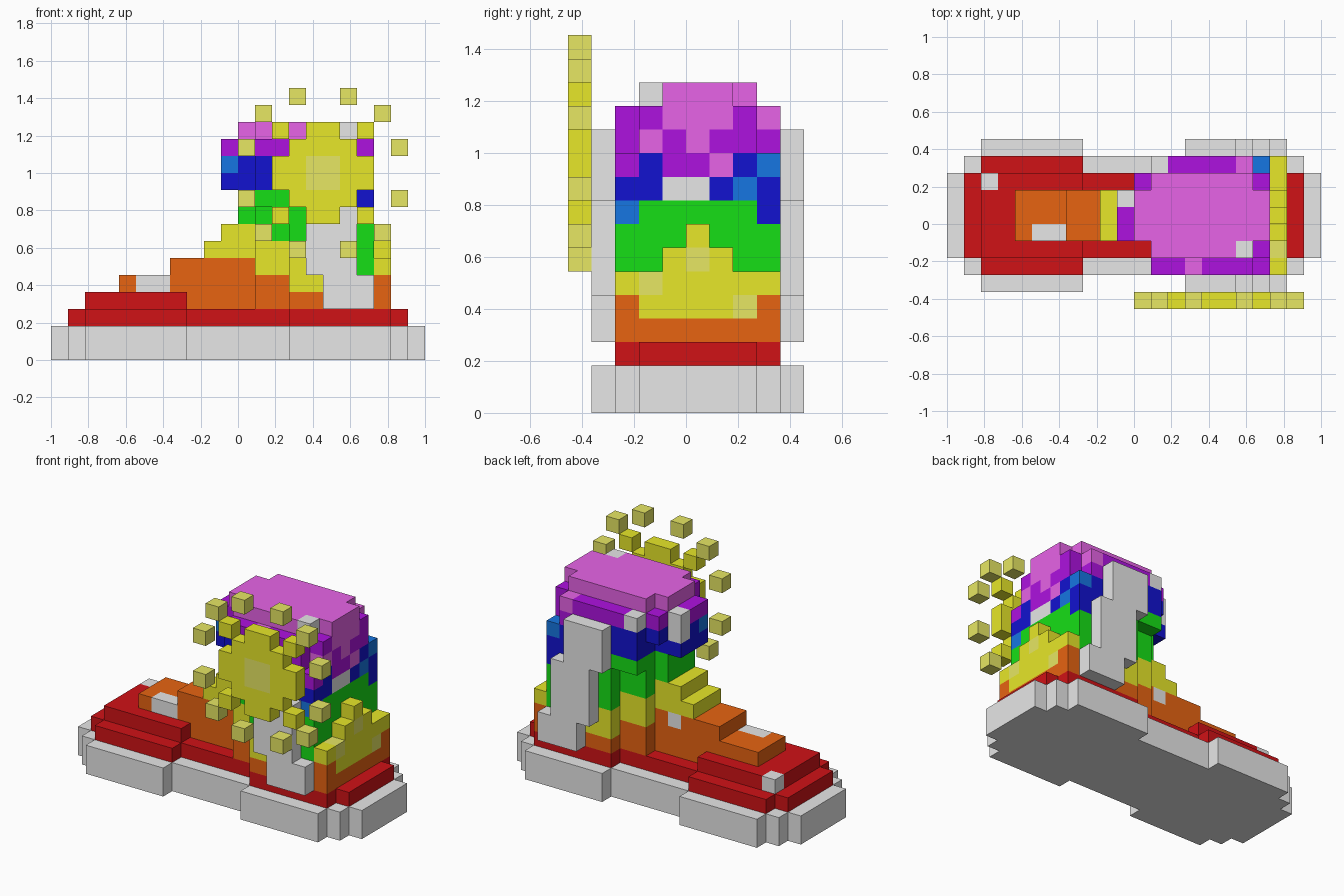
import bpy, bmesh
from mathutils import Vector

cube = bpy.data.objects.get("Cube")
if cube:
    bpy.data.objects.remove(cube, do_unlink=True)

UNIT = 2 / 22                      # edge of one block
ORIGIN = Vector((-1, -5 * UNIT, 0))

COLOURS = {
    "white": (0.8, 0.8, 0.8), "red": (0.63, 0.006, 0.008),
    "orange": (0.82, 0.13, 0.006), "yellow": (0.82, 0.82, 0.023),
    "pale yellow": (0.82, 0.82, 0.13), "green": (0.008, 0.74, 0.008),
    "blue": (0.006, 0.006, 0.63), "light blue": (0.008, 0.18, 0.76),
    "purple": (0.42, 0.006, 0.74), "pink": (0.82, 0.13, 0.82),
}
MATS = {}
for name, rgb in COLOURS.items():
    m = bpy.data.materials.new(name)
    m.use_nodes = True
    m.diffuse_color = (*rgb, 1)
    m.node_tree.nodes["Principled BSDF"].inputs["Base Color"].default_value = (*rgb, 1)
    MATS[name] = m


def box(i, j, k):
    """Cells of a box given inclusive ranges along x, y and z."""
    return {(a, b, c) for a in range(i[0], i[1] + 1)
            for b in range(j[0], j[1] + 1) for c in range(k[0], k[1] + 1)}


def blocks(name, cells, colour):
    """Mesh the outer faces of a set of cells; colour is a name or a rule."""
    rule = colour if callable(colour) else (lambda *c: colour)
    bm = bmesh.new()
    verts, slots = {}, []

    def vert(p):
        key = tuple(round(v) for v in p)
        if key not in verts:
            verts[key] = bm.verts.new(ORIGIN + Vector(key) * UNIT)
        return verts[key]

    for cell in sorted(cells):
        col = rule(*cell)
        if col not in slots:
            slots.append(col)
        for axis in range(3):
            for side in (0, 1):
                n = list(cell)
                n[axis] += 2 * side - 1
                if tuple(n) in cells:
                    continue
                u, v = (axis + 1) % 3, (axis + 2) % 3
                ring = []
                for du, dv in ((0, 0), (1, 0), (1, 1), (0, 1)):
                    p = list(cell)
                    p[axis] += side
                    p[u] += du
                    p[v] += dv
                    ring.append(vert(p))
                f = bm.faces.new(ring if side else ring[::-1])
                f.material_index = slots.index(col)
    mesh = bpy.data.meshes.new(name)
    bm.to_mesh(mesh)
    bm.free()
    for s in slots:
        mesh.materials.append(MATS[s])
    ob = bpy.data.objects.new(name, mesh)
    bpy.context.collection.objects.link(ob)
    return ob


# Sole, wider under the ball of the foot and the heel
sole = (box((0, 21), (3, 7), (0, 1)) | box((1, 20), (2, 8), (0, 1))
        | box((2, 7), (1, 9), (0, 1)) | box((14, 19), (1, 9), (0, 1)))
blocks("sole", sole, "white")

# Red midsole and toe cap with one pale block on its corner
midsole = (box((1, 20), (3, 7), (2, 2)) | box((2, 7), (2, 8), (2, 2))
           | box((14, 19), (2, 8), (2, 2)) | box((2, 7), (3, 7), (3, 3)))
blocks("midsole", midsole, lambda i, j, k: "white" if (i, j, k) == (2, 7, 3) else "red")

# Upper: stepped tongue, ankle, flared collar and rounded top
upper = box((4, 11), (4, 6), (4, 4)) | box((8, 11), (4, 6), (3, 3))
for start, level in ((7, 5), (9, 6), (10, 7)):
    upper |= box((start, 11), (4, 6), (level, level))
upper |= box((11, 18), (4, 6), (3, 13)) | box((10, 10), (4, 6), (10, 12))
upper |= box((12, 18), (3, 7), (3, 12)) | box((12, 17), (3, 7), (13, 13))
upper |= box((11, 11), (7, 7), (11, 12))
for j in (2, 8):
    upper |= box((14, 18), (j, j), (3, 10)) | box((12, 17), (j, j), (9, 12))

ACCENTS = {
    "white": [(18, 4, 9), (18, 5, 9), (17, 3, 13), (10, 6, 11), (10, 6, 12),
              (12, 8, 12), (10, 6, 5), (5, 4, 4), (6, 4, 4)],
    "light blue": [(18, 7, 9), (18, 8, 10), (18, 2, 8), (10, 4, 11)],
    "pink": [(18, 6, 10), (18, 3, 11), (18, 5, 11), (18, 4, 12), (18, 5, 12),
             (18, 6, 12), (17, 8, 12), (14, 2, 12)],
    "purple": [(18, 4, 10), (18, 5, 10)],
}
ACCENT_AT = {c: name for name, cells in ACCENTS.items() for c in cells}
BANDS = ((3, "orange"), (5, "yellow"), (8, "green"), (10, "blue"), (12, "purple"))


def rainbow(i, j, k):
    if (i, j, k) in ACCENT_AT:
        return ACCENT_AT[i, j, k]
    if k == 13:
        return "pink"
    h = k                          # bands climb towards the toe
    if i <= 11 and k < 8:
        h -= 2
    elif i <= 13:
        h -= 1
    elif i == 18 and j in (2, 8):
        h += 1
    return next((name for top, name in BANDS if h <= top), "purple")


blocks("upper", upper, rainbow)

# Heel counter with a stepped yellow peak
heel = (box((19, 19), (2, 8), (3, 5)) | box((19, 19), (4, 6), (6, 6))
        | box((19, 19), (5, 5), (7, 7)))


def heel_colour(i, j, k):
    if (j, k) in ((5, 6), (3, 5), (7, 4)):
        return "pale yellow"
    return "orange" if k == 3 or (k == 4 and j in (2, 8)) else "yellow"


blocks("heel_counter", heel, heel_colour)

# Slanted white stripe on each side
for name, j in (("front_stripe", 1), ("back_stripe", 9)):
    stripe = (box((16, 18), (j, j), (3, 4)) | box((15, 17), (j, j), (5, 8))
              | box((14, 16), (j, j), (9, 11)))
    if j == 1:
        stripe_y = 2
    else:
        stripe_y = 8
    blocks(name, stripe, "white")

# Sun disc with corner blocks and a pale centre
sun = (box((13, 18), (0, 0), (10, 11)) | box((14, 17), (0, 0), (9, 12))
       | box((15, 16), (0, 0), (8, 13)))
sun |= {(i, 0, k) for i in (13, 18) for k in (8, 13)}
blocks("sun_disc", sun,
       lambda i, j, k: "pale yellow" if i in (15, 16) and k in (10, 11) else "yellow")

# Ring of loose blocks around the sun, mirrored both ways
rays = set()
for i, k in ((17, 15), (19, 14), (20, 12)):
    rays |= {(a, 0, b) for a in (i, 31 - i) for b in (k, 21 - k)}
blocks("sun_rays", rays, "pale yellow")
